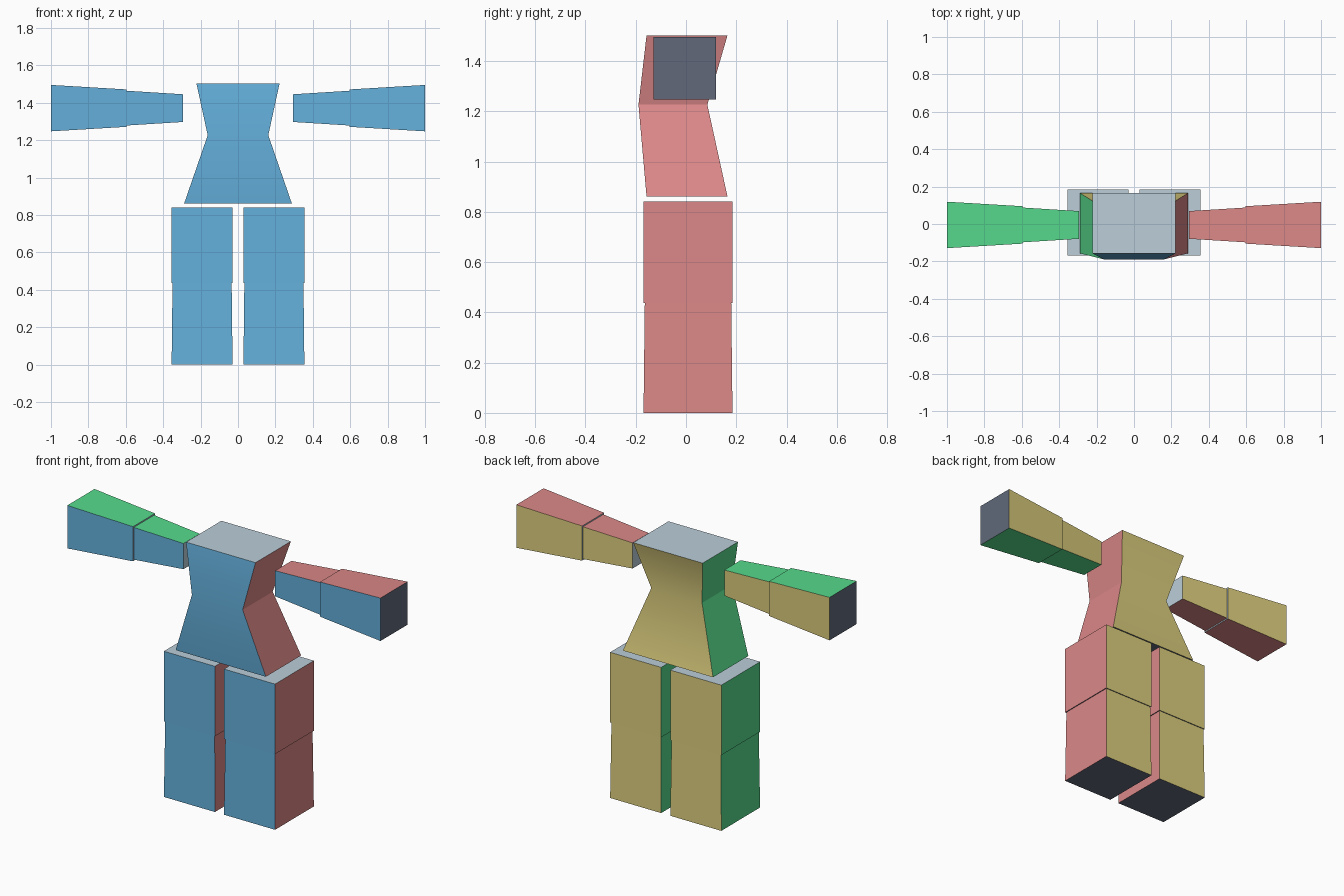
import bpy, bmesh
from mathutils import Vector

if "Cube" in bpy.data.objects:
    bpy.data.objects.remove(bpy.data.objects["Cube"])


def linear(c):
    c /= 255
    return c / 12.92 if c <= 0.04045 else ((c + 0.055) / 1.055) ** 2.4


# One flat colour per local direction
COLOURS = [
    ("front_blue", (100, 176, 220)),
    ("back_yellow", (220, 206, 126)),
    ("right_red", (220, 136, 136)),
    ("left_green", (87, 219, 141)),
    ("cap_pale_grey", (187, 206, 217)),
    ("base_slate", (97, 105, 122)),
]
DIRECTIONS = [Vector(d) for d in
              [(0, -1, 0), (0, 1, 0), (1, 0, 0), (-1, 0, 0), (0, 0, 1), (0, 0, -1)]]
MATERIALS = []
for mat_name, rgb in COLOURS:
    mat = bpy.data.materials.new(mat_name)
    mat.diffuse_color = (*[linear(c) for c in rgb], 1)
    mat.use_nodes = True
    mat.node_tree.nodes["Principled BSDF"].inputs["Base Color"].default_value = mat.diffuse_color
    MATERIALS.append(mat)


def loft(name, sections, place=lambda p: p):
    """Stack rectangles (x0, x1, y0, y1, z) from bottom to top, paint by
    direction, then move every point with place()."""
    bm = bmesh.new()
    rings = [[bm.verts.new(p) for p in
              ((x0, y0, z), (x1, y0, z), (x1, y1, z), (x0, y1, z))]
             for x0, x1, y0, y1, z in sections]
    bm.faces.new(rings[0][::-1])
    bm.faces.new(rings[-1])
    for low, high in zip(rings, rings[1:]):
        for i in range(4):
            j = (i + 1) % 4
            bm.faces.new((low[i], low[j], high[j], high[i]))
    bm.normal_update()
    for f in bm.faces:
        f.material_index = max(range(6), key=lambda k: f.normal.dot(DIRECTIONS[k]))
    for v in bm.verts:
        v.co = place(v.co.copy())
    bmesh.ops.recalc_face_normals(bm, faces=bm.faces[:])
    mesh = bpy.data.meshes.new(name)
    bm.to_mesh(mesh)
    bm.free()
    for mat in MATERIALS:
        mesh.materials.append(mat)
    obj = bpy.data.objects.new(name, mesh)
    bpy.context.collection.objects.link(obj)
    return obj


# Torso, pinched and pushed forward at the waist
torso = loft("torso", [
    (-0.288, 0.288, -0.157, 0.165, 0.861),
    (-0.162, 0.162, -0.189, 0.085, 1.226),
    (-0.222, 0.222, -0.157, 0.165, 1.502),
])
bpy.context.view_layer.objects.active = torso
torso.select_set(True)
bpy.ops.object.shade_smooth_by_angle(angle=0.5236)

ARM_Y, ARM_Z = -0.005, 1.371


def square(half, z):
    return (-half, half, -half, half, z)


for side, s in (("right", 1), ("left", -1)):
    # Legs: straight thigh over a slightly flared shin
    def leg_section(inset, z, s=s):
        xs = sorted((s * (0.029 + inset), s * (0.355 - inset)))
        return (*xs, -0.169 + inset, 0.185 - inset, z)

    loft(side + "_thigh", [leg_section(0, 0.437), leg_section(0, 0.841)])
    loft(side + "_shin", [leg_section(0, 0), leg_section(0.005, 0.437)])

    # Arms: modelled hanging down, then swung out sideways
    def swing(p, s=s):
        return Vector((-s * p.z, p.y + ARM_Y, s * p.x + ARM_Z))

    loft(side + "_upper_arm", [square(0.093, -0.597), square(0.074, -0.293)], swing)
    loft(side + "_forearm", [square(0.124, -1.0), square(0.1, -0.597)], swing)
